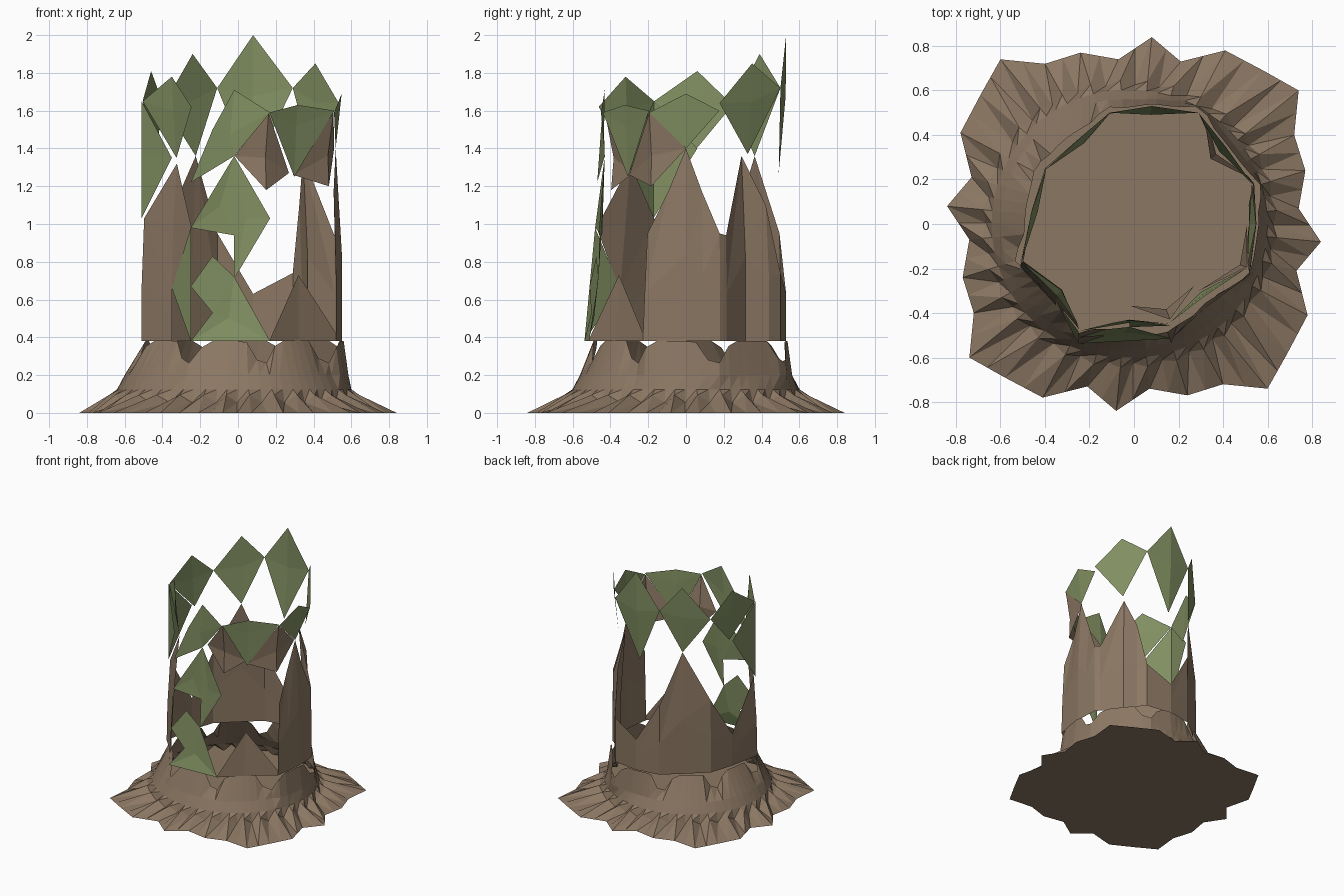
import bpy
import bmesh
from math import atan2, cos, sin, floor, degrees
from mathutils import Vector

cube = bpy.data.objects.get("Cube")
if cube:
    bpy.data.objects.remove(cube)


def make_material(name, rgb):
    mat = bpy.data.materials.new(name)
    mat.use_nodes = True
    color = (*rgb, 1.0)
    mat.diffuse_color = color
    mat.node_tree.nodes["Principled BSDF"].inputs["Base Color"].default_value = color
    return mat


BARK = make_material("brown bark", (0.26, 0.185, 0.125))
MOSS = make_material("moss green", (0.22, 0.275, 0.12))


def finish(name, bm, mat):
    """Turn a bmesh into a flat shaded object."""
    mesh = bpy.data.meshes.new(name)
    bmesh.ops.recalc_face_normals(bm, faces=bm.faces)
    bm.to_mesh(mesh)
    bm.free()
    mesh.materials.append(mat)
    obj = bpy.data.objects.new(name, mesh)
    bpy.context.collection.objects.link(obj)
    return obj


# Cross-section of the hollow trunk: sixteen stations, anticlockwise from +x
TRUNK = [(.55, 0), (.54, .18), (.41, .35), (.29, .5), (.08, .53), (-.11, .5),
         (-.24, .39), (-.4, .25), (-.46, .06), (-.51, -.17), (-.35, -.32),
         (-.25, -.47), (-.02, -.43), (.17, -.45), (.32, -.33), (.52, -.2)]
COUNT = len(TRUNK)


def on_trunk(station, z, pinch):
    """Point on the trunk at a (fractional) station, drawn in around the waist."""
    i = floor(station)
    a = Vector(TRUNK[i % COUNT])
    b = Vector(TRUNK[(i + 1) % COUNT])
    p = a.lerp(b, station - i) * (1 - pinch * max(0, 1 - abs(z - 1.3) / 0.4))
    # The front flares a little toward the foot
    if p.y < 0:
        p.y *= 1 + 0.2 * max(0, 1.1 - z)
    return Vector((p.x, p.y, z))


def shard(name, mat, outline, pinch=0.0):
    """Thin faceted piece of shell, fanned from its middle."""
    bm = bmesh.new()
    n = len(outline)
    hub = bm.verts.new(on_trunk(sum(p[0] for p in outline) / n,
                                sum(p[1] for p in outline) / n, pinch))
    rim = [bm.verts.new(on_trunk(*p, pinch)) for p in outline]
    for i in range(n):
        bm.faces.new((hub, rim[i], rim[(i + 1) % n]))
    return finish(name, bm, mat)


def wall(name, mat, tops, foot=0.38, folds=()):
    """Standing wall with a jagged top edge; folds are stations pressed inward."""
    bm = bmesh.new()
    columns = []
    for station, top in tops:
        middle = foot + 0.45 * (top - foot)
        press = Vector((0.9, 0.9, 1)) if station in folds else Vector((1, 1, 1))
        columns.append([bm.verts.new(on_trunk(station, z, 0.08) * press)
                        for z in (foot, middle, top)])
    for a, b in zip(columns, columns[1:]):
        for j in range(2):
            bm.faces.new((a[j], b[j], b[j + 1]))
            bm.faces.new((a[j], b[j + 1], a[j + 1]))
    return finish(name, bm, mat)


# Upper crown of mossy diamonds: station, top, bottom, right and left corners
CROWN = [(0, 1.69, 1.4, 1.59, 1.6), (2, 1.85, 1.37, 1.64, 1.72),
         (4, 2.0, 1.27, 1.72, 1.72), (6, 1.9, 1.36, 1.72, 1.63),
         (8, 1.81, 1.4, 1.63, 1.65), (10, 1.78, 1.35, 1.65, 1.62),
         (14, 1.63, 1.25, 1.59, 1.6)]
for s, top, bottom, first, second in CROWN:
    shard(f"crown_shard_{s}", MOSS,
          [(s, top), (s - 1, first), (s, bottom), (s + 1, second)], pinch=0.08)
shard("crown_shard_front", MOSS,
      [(12, 1.71), (11.5, 1.5), (11, 1.22), (12, 1.36), (13, 1.59)])

# Middle tier of shards hanging between the crown pieces
shard("middle_moss_side", MOSS, [(9, 1.65), (8, 1.4), (9, 1.03), (10, 1.35)])
shard("middle_bark_front", BARK,
      [(13, 1.59), (12, 1.36), (13, 1.18), (14, 1.27)], pinch=0.17)
shard("middle_bark_side", BARK,
      [(15, 1.59), (14, 1.26), (15, 1.2), (16, 1.4)], pinch=0.1)
shard("lower_bark_corner", BARK,
      [(10, 1.32), (9, 1.03), (10, .65), (11, .98)], pinch=0.08)

# Mossy pieces climbing the front
shard("front_moss_upper_a", MOSS, [(12, 1.36), (11, .98), (12, .94)])
shard("front_moss_upper_b", MOSS, [(12, 1.36), (12, .71), (13, 1.03)])
shard("front_moss_corner", MOSS, [(11, .98), (10, .66), (11, .38)])
shard("front_moss_middle", MOSS, [(11.5, .83), (11, .67), (11.5, .53), (12, .72)])
shard("front_moss_foot", MOSS, [(12, .72), (11.5, .53), (11, .38), (13, .38)])

# Bark walls with pointed tops around the sides and back
wall("bark_wall", BARK,
     [(-1, .95), (-.5, 1.17), (0, 1.4), (.5, 1.17), (1, .95), (1.2, .94),
      (2, 1.36), (2.6, 1.1), (3, .74), (4, .63), (5, .95), (6, 1.36), (7, .97),
      (8, .64), (9, 1.03), (10, .65)], folds=(2,))
wall("bark_stub", BARK, [(13, .39), (14, .73), (15, .42)])

# Spreading root skirt: one quarter of its ragged outline, turned four times
QUARTER = [(.77, .24), (.72, .4), (.74, .6), (.58, .69), (.41, .78),
           (.21, .73), (.08, .84), (-.07, .74)]
outline = []
for turn in range(4):
    for x, y in QUARTER:
        for _ in range(turn):
            x, y = -y, x
        outline.append(Vector((x, y)))


def trunk_radius(angle):
    """Distance from the axis to the trunk section in a direction."""
    ray = Vector((cos(angle), sin(angle)))
    for i in range(COUNT):
        a, b = Vector(TRUNK[i - 1]), Vector(TRUNK[i])
        side_a = ray.x * a.y - ray.y * a.x
        side_b = ray.x * b.y - ray.y * b.x
        if side_a <= 0 < side_b:
            return a.lerp(b, side_a / (side_a - side_b)).length
    return 0.5


bm = bmesh.new()
rows = []
for i, corner in enumerate(outline):
    following = outline[(i + 1) % len(outline)]
    for half in (0, 1):
        edge = corner.lerp(following, half / 2)
        angle = atan2(edge.y, edge.x)
        inner = max(trunk_radius(angle), 0.48)
        ridge = 1 if half == 0 else -1
        # Notches in the rim, spaced evenly around the trunk
        off_notch = abs((degrees(angle) - 15 + 22.5) % 45 - 22.5)
        rim = 0.38 - 0.15 * max(0, 1 - off_notch / 10)
        # The skirt spreads wider on one side
        spread = 0.04 * max(0, -cos(angle))
        profile = [(edge.length, 0),
                   (0.635 + spread + 0.01 * ridge, 0.075 + 0.02 * ridge),
                   (0.6 + spread, 0.125),
                   (max(inner + 0.035, 0.56) + spread, 0.2),
                   (inner + 0.01 + 0.15 * (0.38 - rim), rim)]
        rows.append([bm.verts.new((r * cos(angle), r * sin(angle), z))
                     for r, z in profile])
for a, b in zip(rows, rows[1:] + rows[:1]):
    for j in range(4):
        bm.faces.new((a[j], b[j], b[j + 1]))
        bm.faces.new((a[j], b[j + 1], a[j + 1]))
# Closed ground face under the roots
bm.faces.new([row[0] for row in rows])
finish("root_skirt", bm, BARK)
